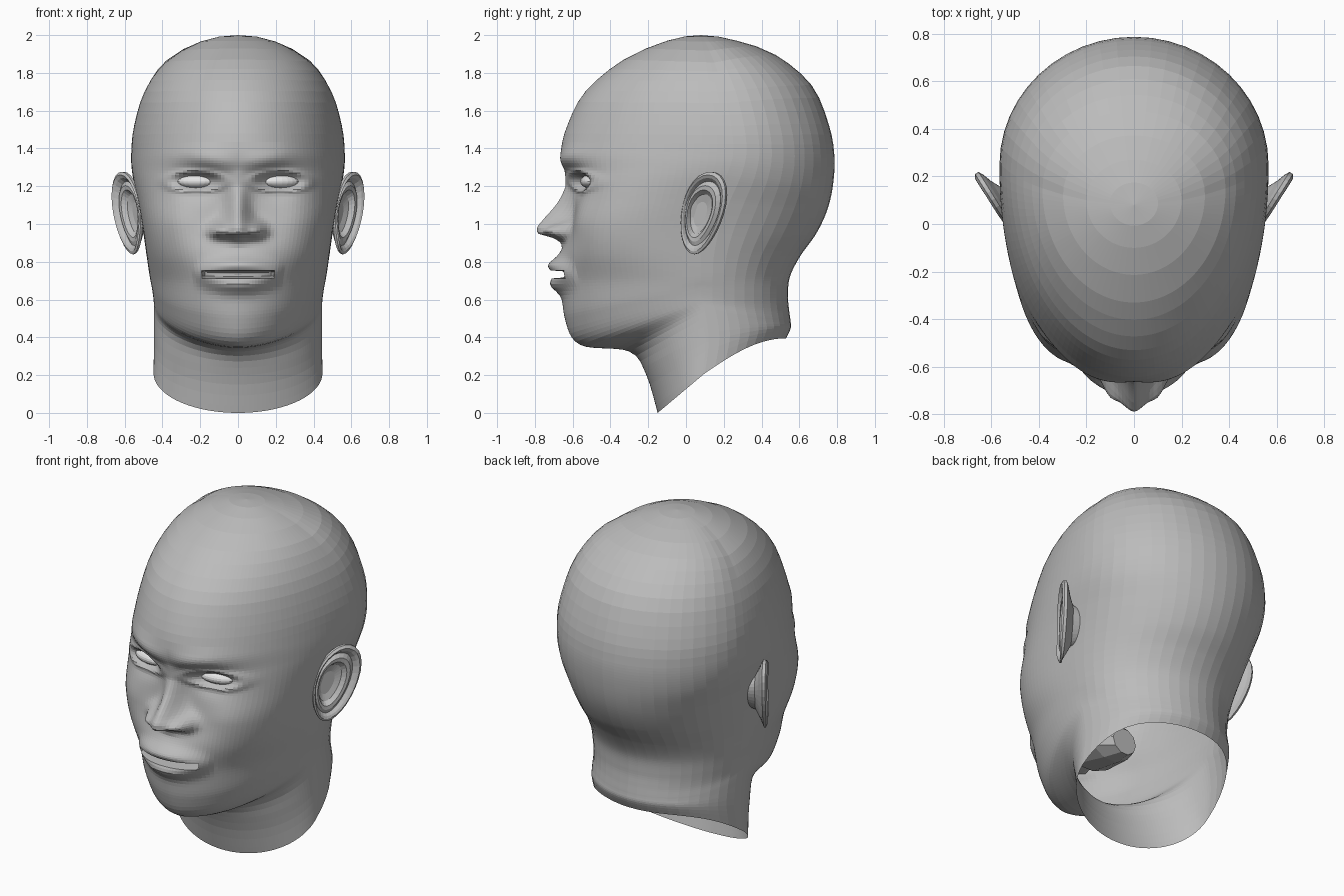
import bpy, bmesh, math
from math import sin, cos, pi, exp
from mathutils import Vector

cube = bpy.data.objects.get("Cube")
if cube:
    bpy.data.objects.remove(cube, do_unlink=True)


def make_material(name, value):
    mat = bpy.data.materials.new(name)
    mat.use_nodes = True
    colour = (value, value, value, 1)
    mat.diffuse_color = colour
    mat.node_tree.nodes["Principled BSDF"].inputs["Base Color"].default_value = colour
    return mat


SKIN = make_material("plain grey", 0.5)
EYE = make_material("pale grey", 0.78)


def make_object(name, bm, mat):
    bmesh.ops.remove_doubles(bm, verts=bm.verts, dist=0.0005)
    bmesh.ops.recalc_face_normals(bm, faces=bm.faces)
    mesh = bpy.data.meshes.new(name)
    bm.to_mesh(mesh)
    bm.free()
    mesh.materials.append(mat)
    obj = bpy.data.objects.new(name, mesh)
    bpy.context.collection.objects.link(obj)
    return obj


def mirror_x(obj):
    obj.modifiers.new("Mirror", "MIRROR").use_axis = (True, False, False)


def loft(bm, rings):
    """Skin a list of closed rings of equal length."""
    rows = [[bm.verts.new(p) for p in ring] for ring in rings]
    n = len(rows[0])
    for a, b in zip(rows, rows[1:]):
        for i in range(n):
            j = (i + 1) % n
            bm.faces.new((a[i], a[j], b[j], b[i]))


def bump(d, width):
    return exp(-(d / width) ** 2)


def lerp_table(table, t):
    """Piecewise linear lookup, keys falling."""
    if t >= table[0][0]:
        return table[0][1]
    for (a, u), (b, v) in zip(table, table[1:]):
        if t >= b:
            return u + (v - u) * (a - t) / (a - b)
    return table[-1][1]


# Head sections: front y, z; side x, y, z; back y, z (first is a phantom end)
SECTIONS = [
    (.26, 1.97, -.2, .06, 1.965, -.11, 1.97),
    (.08, 2, 0, .08, 2, .08, 2),
    (-.1, 1.97, .2, .1, 1.965, .27, 1.97),
    (-.33, 1.87, .385, .15, 1.855, .475, 1.895),
    (-.53, 1.705, .495, .2, 1.7, .665, 1.735),
    (-.625, 1.53, .55, .24, 1.52, .755, 1.53),
    (-.66, 1.39, .565, .25, 1.38, .785, 1.37),
    (-.63, 1.27, .56, .22, 1.27, .78, 1.22),
    (-.59, 1.12, .53, .15, 1.12, .75, 1.08),
    (-.6, .98, .505, .1, .98, .69, .95),
    (-.63, .84, .485, .08, .84, .605, .83),
    (-.64, .7, .467, .08, .72, .55, .72),
    (-.64, .5, .455, .08, .66, .54, .62),
    (-.56, .36, .447, .08, .6, .545, .55),
    (-.3, .325, .445, .1, .54, .553, .49),
    (-.21, .2, .445, .12, .38, .555, .45),
    (-.15, 0, .447, .1, .21, .53, .395),
]
STEPS = [2, 2, 3, 3, 3, 9, 12, 11, 13, 14, 10, 6, 6, 4, 4]
EYE_X, EYE_Z = 0.225, 1.225
NOSE = [(1.29, 0), (1.2, .03), (1.12, .085), (1.03, .155), (.985, .182),
        (.95, .17), (.925, .07), (.9, .02), (.87, 0)]


def catmull(a, b, c, d, t):
    return .5 * (2 * b + (c - a) * t + (2 * a - 5 * b + 4 * c - d) * t * t
                 + (3 * b - a - 3 * c + d) * t ** 3)


def face_relief(x, z):
    """Forward offset of the facial features."""
    x = abs(x)
    # nose ridge and wings
    out = lerp_table(NOSE, z) * bump(x, .055 + .035 * bump(z - .96, .08))
    out += .07 * bump(x - .105, .045) * bump(z - .965, .04)
    # brow ridge and eye socket
    out += .025 * bump(z - 1.315 - .15 * min(x, .25), .055) * bump(x - .16, .18)
    out -= .06 * bump(x - .2, .11) * bump(z - 1.22, .075)
    # eyelids round a shallow hollow
    d = math.hypot((x - EYE_X) / .1, (z - EYE_Z) / .036)
    out += .016 * bump(d - 1.5, .4) - .02 * bump(d, .8)
    # cheekbone
    out += .02 * bump(x - .33, .12) * bump(z - 1.02, .12)
    # muzzle, lips narrowing to the corners, and parted mouth
    out += .045 * bump(x, .2) * bump(z - .78, .15)
    lip = max(0, 1 - (x / .24) ** 2)
    out += lip ** .8 * (.048 * bump(z - .75 - .03 * lip, .042)
                        + .05 * bump(z - .73 + .05 * lip, .045))
    if x < .18 and abs(z - .737) < .016:
        out -= .14
    return out


# Head and neck shell
front = [pi / 2 * (i / 40) ** 1.2 for i in range(41)]
half = front + [pi / 2 * (1 + i / 12) for i in range(1, 13)]
angles = half + [-a for a in reversed(half[1:-1])]
keys = SECTIONS + [SECTIONS[-1]]
rings = []
for k, steps in enumerate(STEPS):
    last = k == len(STEPS) - 1
    for s in range(steps + last):
        fy, fz, sx, sy, sz, by, bz = [catmull(*q, s / steps) for q in zip(*keys[k:k + 4])]
        ring = []
        for a in angles:
            c, sn = cos(a), sin(a)
            # squarer section at the cheeks, more pointed at the jaw
            n = 2 + (1.2 * bump(sz - 1, .24) - .3 * bump(sz - .6, .12) if c > 0 else 0)
            r = (abs(c) ** n + abs(sn) ** n) ** (-1 / n)
            f = abs(c) * r
            x = sx * sn * r
            if c > 0:
                y, z = sy + (fy - sy) * f, sz + (fz - sz) * f
                if .42 < z < 1.5:
                    y -= face_relief(x, z)
            else:
                y, z = sy + (by - sy) * f, sz + (bz - sz) * sin(f * pi / 2)
            ring.append((x, y, z))
        rings.append(ring)
bm = bmesh.new()
loft(bm, rings)
socket = min((v.co for v in bm.verts if v.co.y < 0),
             key=lambda p: (p.x - EYE_X) ** 2 + (p.z - EYE_Z) ** 2).copy()
make_object("head", bm, SKIN)

# Eyes: almond lenses set in the sockets
bm = bmesh.new()
bmesh.ops.create_uvsphere(bm, u_segments=20, v_segments=10, radius=1)
turn = math.radians(12)
for v in bm.verts:
    x, y, z = v.co.x * .1, v.co.y * .045, v.co.z * .035
    v.co = (EYE_X + x * cos(turn) - y * sin(turn),
            socket.y - .008 + x * sin(turn) + y * cos(turn), EYE_Z + z)
mirror_x(make_object("eyes", bm, EYE))

# Ears: one closed section swept round an egg-shaped outline
EAR_SECTION = [(0, -.03), (.3, -.03), (.48, -.02), (.58, .006), (.68, .008),
               (.78, -.008), (.86, .014), (.93, .022), (1, .012), (1, -.005),
               (.9, -.016), (.7, -.03), (.5, -.05), (.42, -.09), (0, -.09)]
centre = Vector((.58, .09, 1.058))
across = Vector((.53, .85, 0))
up = Vector((.12, .2, .97))
normal = Vector((.85, -.53, 0))
rings = []
for r, depth in EAR_SECTION:
    ring = []
    for i in range(28):
        a = 2 * pi * i / 28
        u = .13 * r * cos(a) * (1 + .16 * sin(a)) - .05 * (1 - r)
        w = .225 * r * sin(a) - .01 * (1 - r)
        # the lobe and the front edge are flatter than the upper rim
        flat = 1
        if depth > -.02:
            flat -= .6 * bump(a - 1.5 * pi, .6) + .4 * bump(a - pi, .6)
        ring.append(centre + across * u + up * w + normal * depth * flat)
    rings.append(ring)
bm = bmesh.new()
loft(bm, rings)
mirror_x(make_object("ears", bm, SKIN))

# Mouth cavity: tapered bag behind the lips
bm = bmesh.new()
rings = []
for y, z, w, h in [(-.5, .72, .2, .06), (-.42, .7, .2, .12),
                   (-.2, .66, .15, .13), (-.08, .6, .08, .08), (-.08, .6, 0, 0)]:
    rings.append([(w * cos(i * pi / 5), y, z + h * sin(i * pi / 5)) for i in range(10)])
loft(bm, rings)
make_object("mouth_cavity", bm, SKIN)
